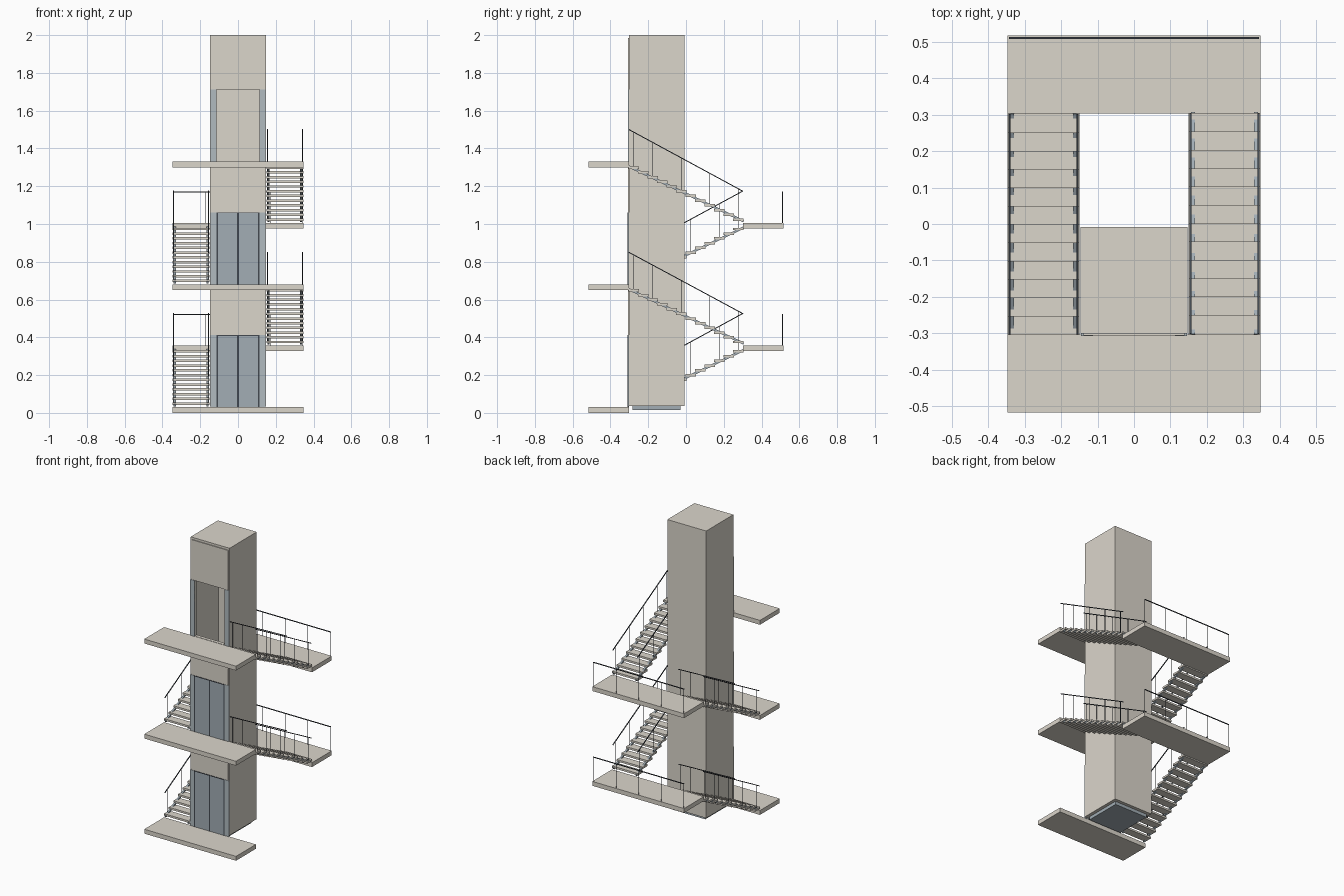
import bpy, bmesh, math
from mathutils import Vector, Matrix

if "Cube" in bpy.data.objects:
    bpy.data.objects.remove(bpy.data.objects["Cube"])


def material(name, rgb):
    m = bpy.data.materials.new(name)
    m.diffuse_color = (*rgb, 1)
    m.use_nodes = True
    m.node_tree.nodes["Principled BSDF"].inputs["Base Color"].default_value = m.diffuse_color
    return m


CONCRETE = material("warm concrete", (0.71, 0.67, 0.60))
STEEL = material("blue grey steel", (0.36, 0.42, 0.46))
JAMB = material("pale steel", (0.44, 0.50, 0.53))
DARK = material("dark metal", (0.055, 0.065, 0.08))


def finish(bm, name, mat):
    mesh = bpy.data.meshes.new(name)
    bm.to_mesh(mesh)
    bm.free()
    mesh.materials.append(mat)
    ob = bpy.data.objects.new(name, mesh)
    bpy.context.collection.objects.link(ob)
    return ob


def add_box(bm, x, y, z):
    """Box between (min, max) pairs on each axis."""
    size = [b - a for a, b in (x, y, z)]
    mid = [(a + b) / 2 for a, b in (x, y, z)]
    bmesh.ops.create_cube(bm, size=1, matrix=Matrix.Translation(mid) @ Matrix.Diagonal((*size, 1)))


def add_bar(bm, a, b, width, depth):
    """Rectangular bar from a to b, width measured along x where possible."""
    a, b = Vector(a), Vector(b)
    d = (b - a).normalized()
    side = Vector((1, 0, 0)) if abs(d.x) < 0.9 else Vector((0, 1, 0))
    up = d.cross(side)
    rot = Matrix((side, up, d)).transposed().to_4x4()
    m = Matrix.Translation((a + b) / 2) @ rot @ Matrix.Diagonal((width, depth, (b - a).length, 1))
    bmesh.ops.create_cube(bm, size=1, matrix=m)
    bmesh.ops.recalc_face_normals(bm, faces=bm.faces)


def box(name, mat, x, y, z):
    bm = bmesh.new()
    add_box(bm, x, y, z)
    return finish(bm, name, mat)


def cutter(name, x, y, z):
    ob = box(name, CONCRETE, x, y, z)
    ob.hide_render = True
    ob.hide_viewport = True
    return ob


def cut(ob, tool):
    mod = ob.modifiers.new(tool.name, 'BOOLEAN')
    mod.operation = 'DIFFERENCE'
    mod.solver = 'EXACT'
    mod.object = tool


FLOORS = [0.03, 0.68, 1.33]
LANDINGS = [0.357, 1.005]
HALF_X, HALF_Y, RUN = 0.347, 0.517, 0.305
DOOR_X, DOOR_H = 0.113, 0.382

# Hollow lift shaft with an open doorway on the top floor
shaft = box("lift_shaft", CONCRETE, (-0.147, 0.147), (-0.301, -0.008), (0.037, 2.0))
facade = box("shaft_facade", CONCRETE, (-0.139, 0.139), (-0.306, -0.3005), (0.037, 1.985))
well = cutter("well_cutter", (-0.125, 0.125), (-0.283, -0.03), (0.06, 1.98))
doorway = cutter("doorway_cutter", (-DOOR_X, DOOR_X), (-0.35, -0.25), (1.332, 1.33 + DOOR_H))
cut(shaft, well)
cut(shaft, doorway)
cut(facade, doorway)

# Steel pit plate below the shaft
box("pit_plate", STEEL, (-0.125, 0.125), (-0.283, -0.03), (0.015, 0.037))

# Floor slabs, doors and jambs
for n, z in enumerate(FLOORS):
    box(f"floor_slab_{n}", CONCRETE, (-HALF_X, HALF_X), (-HALF_Y, -0.303), (z - 0.03, z))
    bm = bmesh.new()
    for s in (-1, 1):
        add_box(bm, sorted((s * DOOR_X, s * 0.146)), (-0.308, -0.301), (z, z + DOOR_H))
    finish(bm, f"door_jambs_{n}", JAMB)
    if n < 2:
        bm = bmesh.new()
        for s in (-1, 1):
            add_box(bm, sorted((s * 0.003, s * 0.109)), (-0.309, -0.303), (z, z + DOOR_H - 0.003))
        finish(bm, f"lift_doors_{n}", STEEL)
        # Dark seam and surround
        bm = bmesh.new()
        for x in (-0.111, 0, 0.111):
            add_box(bm, (x - 0.004, x + 0.004), (-0.3095, -0.303), (z, z + DOOR_H))
        add_box(bm, (-DOOR_X, DOOR_X), (-0.3095, -0.303), (z + DOOR_H - 0.004, z + DOOR_H))
        finish(bm, f"door_seams_{n}", DARK)


def flight(name, side, z0, z1, direction):
    """Stair flight rising from z0 to z1; direction is the sign of y travel."""
    steps = 12
    rise = (z1 - z0) / (steps + 1)
    tread = 2 * 0.302 / steps
    xs = sorted((side * 0.15, side * HALF_X))
    rail_x = (side * 0.155, side * 0.342)

    # Treads
    bm = bmesh.new()
    for i in range(steps):
        y = direction * (-0.302 + tread * (i + 0.5))
        top = z0 + rise * (i + 1)
        add_box(bm, xs, (y - tread * 0.54, y + tread * 0.54), (top - 0.013, top))
    finish(bm, name + "_treads", CONCRETE)

    # Stringers
    bm = bmesh.new()
    for x in (side * 0.162, side * 0.335):
        add_bar(bm, (x, -direction * RUN, z0 + 0.010), (x, direction * RUN, z1 - 0.024), 0.012, 0.012)
    finish(bm, name + "_stringers", STEEL)

    # Handrails and posts
    bm = bmesh.new()
    low, high = z0 + 0.168, z1 + 0.17
    for x in rail_x:
        add_bar(bm, (x, -direction * 0.302, low), (x, direction * 0.302, high), 0.005, 0.005)
        for i in (0, 3, 6, 9, 11):
            t = (i + 0.5) / steps
            y = direction * (-0.302 + 0.604 * t)
            add_bar(bm, (x, y, z0 + rise * (i + 1) - 0.012), (x, y, low + (high - low) * t), 0.003, 0.003)
    finish(bm, name + "_railing", DARK)


# Landings at the back, with their railing and two flights each
for n, z in enumerate(LANDINGS):
    box(f"landing_slab_{n}", CONCRETE, (-HALF_X, HALF_X), (0.303, HALF_Y), (z - 0.03, z))
    bm = bmesh.new()
    add_bar(bm, (-0.343, 0.511, z + 0.165), (0.343, 0.511, z + 0.165), 0.005, 0.005)
    for i in range(5):
        x = -0.341 + 0.1705 * i
        add_bar(bm, (x, 0.511, z), (x, 0.511, z + 0.165), 0.003, 0.003)
    finish(bm, f"landing_railing_{n}", DARK)
    flight(f"left_flight_{n}", -1, FLOORS[n], z, 1)
    flight(f"right_flight_{n}", 1, z, FLOORS[n + 1], -1)
